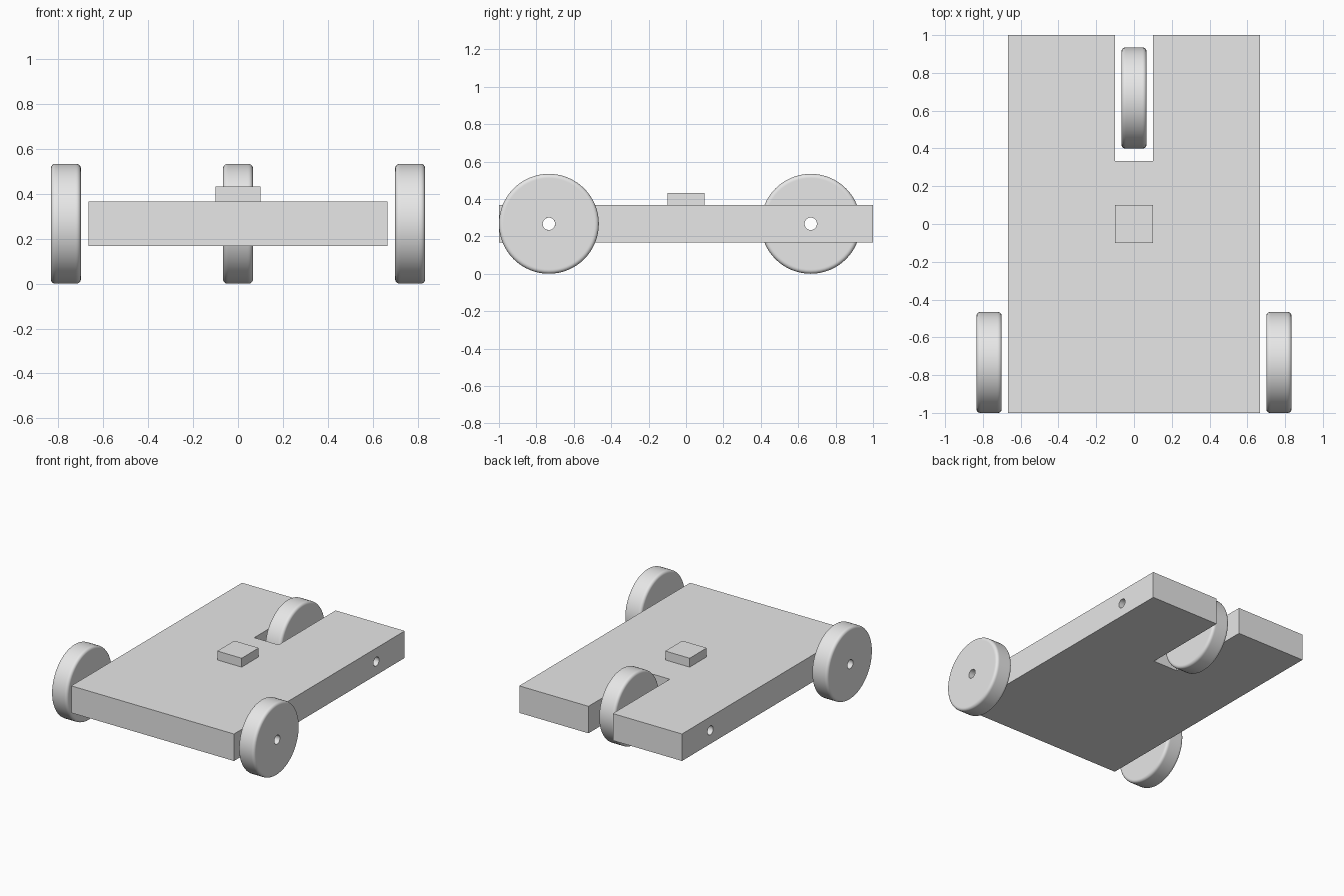
import bpy
import bmesh
from math import cos, sin, pi, radians
from mathutils import Matrix, Vector

cube = bpy.data.objects.get("Cube")
if cube:
    bpy.data.objects.remove(cube, do_unlink=True)

# Main dimensions
HALF_WIDTH, BOTTOM, TOP = 0.667, 0.167, 0.367
WHEEL_R, HOLE_R, HALF_TREAD, ROUND = 0.267, 0.033, 0.0667, 0.02
FRONT_AXLE_Y, REAR_AXLE_Y = -0.733, 0.667

grey = bpy.data.materials.new("plain grey")
grey.diffuse_color = (0.8, 0.8, 0.8, 1)
grey.use_nodes = True
grey.node_tree.nodes["Principled BSDF"].inputs["Base Color"].default_value = (0.8, 0.8, 0.8, 1)


def finish(name, bm, location=(0, 0, 0), smooth=False):
    bmesh.ops.recalc_face_normals(bm, faces=bm.faces)
    mesh = bpy.data.meshes.new(name)
    bm.to_mesh(mesh)
    bm.free()
    mesh.materials.append(grey)
    obj = bpy.data.objects.new(name, mesh)
    bpy.context.collection.objects.link(obj)
    obj.location = location
    if smooth:
        bpy.ops.object.select_all(action="DESELECT")
        obj.select_set(True)
        bpy.context.view_layer.objects.active = obj
        bpy.ops.object.shade_smooth_by_angle(angle=radians(30))
    return obj


def extrude_outline(name, outline, z0, z1):
    bm = bmesh.new()
    face = bm.faces.new([bm.verts.new((x, y, z0)) for x, y in outline])
    out = bmesh.ops.extrude_face_region(bm, geom=[face])
    top = [v for v in out["geom"] if isinstance(v, bmesh.types.BMVert)]
    bmesh.ops.translate(bm, verts=top, vec=(0, 0, z1 - z0))
    return finish(name, bm)


def wheel(name, x, y):
    # Lathe a rounded tread section, with an axle bore, about the x axis
    half = [(HALF_TREAD, HOLE_R), (HALF_TREAD, WHEEL_R - ROUND - 0.005)]
    for i in range(6):
        a = i * pi / 10
        half.append((HALF_TREAD - ROUND + ROUND * cos(a),
                     WHEEL_R - ROUND + ROUND * sin(a)))
    half.append((HALF_TREAD - ROUND - 0.005, WHEEL_R))
    section = half + [(-px, r) for px, r in reversed(half)]
    bm = bmesh.new()
    verts = [bm.verts.new((px, 0, r)) for px, r in section]
    edges = [bm.edges.new((v, verts[i - 1])) for i, v in enumerate(verts)]
    bmesh.ops.spin(bm, geom=verts + edges, cent=(0, 0, 0), axis=(1, 0, 0),
                   angle=2 * pi, steps=64, use_merge=True)
    bmesh.ops.remove_doubles(bm, verts=bm.verts, dist=0.0001)
    return finish(name, bm, (x, y, WHEEL_R), smooth=True)


# Chassis plate with a slot at the back for the single wheel
half = [(HALF_WIDTH, -1), (HALF_WIDTH, 1), (0.1, 1), (0.1, 0.333)]
chassis = extrude_outline("chassis", half + [(-x, y) for x, y in reversed(half)], BOTTOM, TOP)

# Axle holes right through the chassis
for name, y in (("front_axle_cutter", FRONT_AXLE_Y), ("rear_axle_cutter", REAR_AXLE_Y)):
    bm = bmesh.new()
    bmesh.ops.create_cone(bm, cap_ends=True, segments=32, radius1=HOLE_R, radius2=HOLE_R,
                          depth=2, matrix=Matrix.Rotation(pi / 2, 4, "Y"))
    cutter = finish(name, bm, Vector((0, y, WHEEL_R)))
    cutter.hide_render = True
    mod = chassis.modifiers.new(name, "BOOLEAN")
    mod.operation, mod.solver, mod.object = "DIFFERENCE", "EXACT", cutter
    bpy.context.view_layer.objects.active = chassis
    bpy.ops.object.modifier_apply(modifier=name)
    bpy.data.objects.remove(cutter, do_unlink=True)

# Small raised block on the deck
extrude_outline("deck_block", [(-0.1, -0.1), (0.1, -0.1), (0.1, 0.1), (-0.1, 0.1)], TOP, 0.433)

# Two front wheels outside the plate and one rear wheel in the slot
for name, side in (("left", 1), ("right", -1)):
    wheel(name + "_front_wheel", side * 0.767, FRONT_AXLE_Y)
wheel("rear_wheel", 0, REAR_AXLE_Y)
